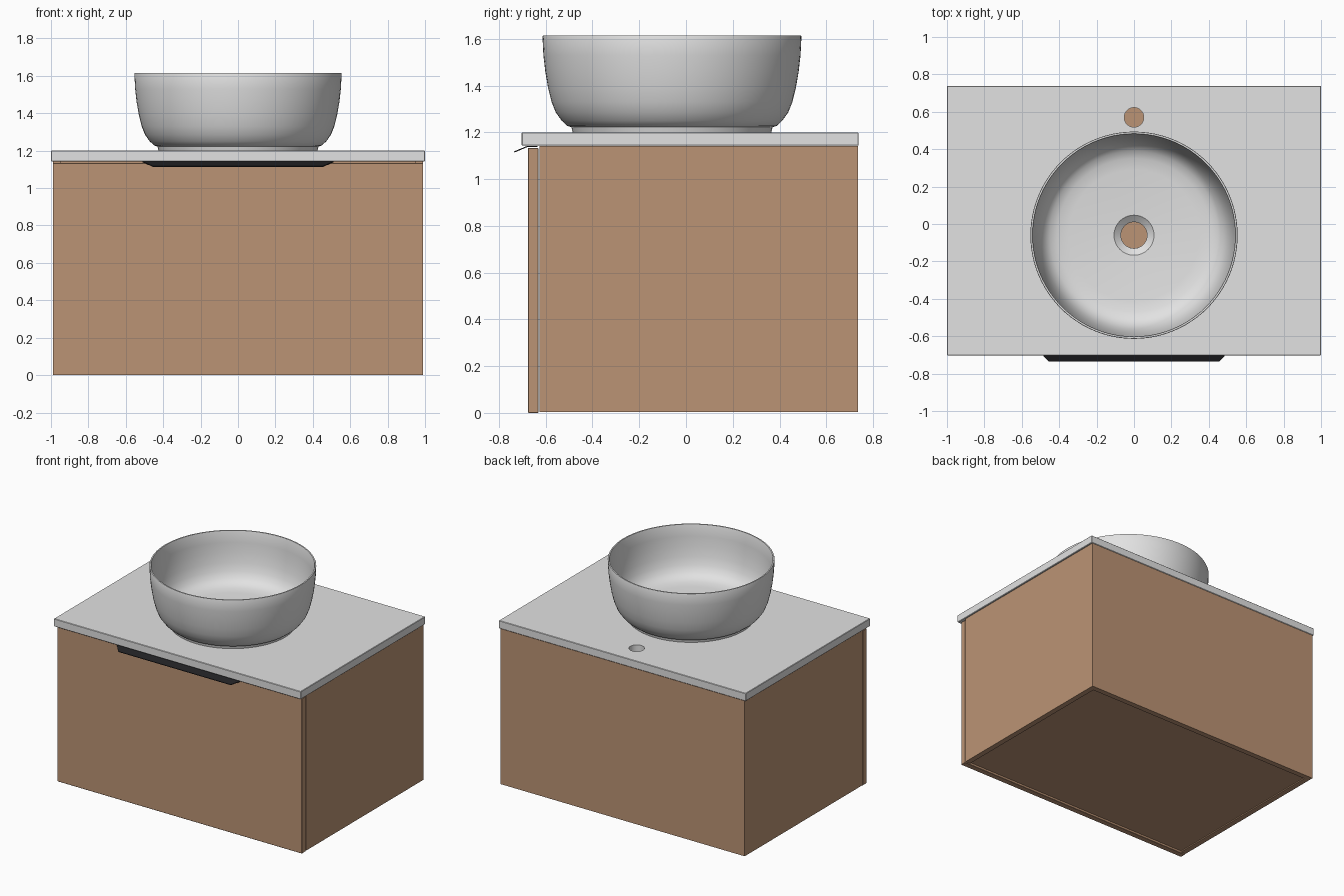
import bpy, bmesh, math
from mathutils import Matrix, Vector

cube = bpy.data.objects.get("Cube")
if cube:
    bpy.data.objects.remove(cube, do_unlink=True)


def material(name, rgb):
    m = bpy.data.materials.new(name)
    m.use_nodes = True
    m.diffuse_color = (*rgb, 1)
    m.node_tree.nodes["Principled BSDF"].inputs["Base Color"].default_value = (*rgb, 1)
    return m


ceramic = material("pale grey ceramic", (0.76, 0.76, 0.76))
wood = material("warm wood", (0.50, 0.295, 0.177))
black = material("matte black", (0.015, 0.015, 0.017))


def finish(name, bm, mat):
    bmesh.ops.recalc_face_normals(bm, faces=bm.faces)
    mesh = bpy.data.meshes.new(name)
    bm.to_mesh(mesh)
    bm.free()
    mesh.materials.append(mat)
    ob = bpy.data.objects.new(name, mesh)
    bpy.context.collection.objects.link(ob)
    return ob


def activate(ob):
    bpy.ops.object.select_all(action='DESELECT')
    ob.select_set(True)
    bpy.context.view_layer.objects.active = ob


def box(name, low, high, mat, bevel=0):
    low, high = Vector(low), Vector(high)
    bm = bmesh.new()
    bmesh.ops.create_cube(bm, size=1, matrix=Matrix.Translation((low + high) / 2)
                          @ Matrix.Diagonal((*(high - low), 1)))
    if bevel:
        bmesh.ops.bevel(bm, geom=bm.edges[:], offset=bevel, segments=1, affect='EDGES')
    return finish(name, bm, mat)


# Cabinet carcass: open-topped box of panels with a recessed floor
W, BACK, FRONT, TOP, T = 0.99, 0.735, -0.627, 1.142, 0.04
for side, s in (("left", 1), ("right", -1)):
    xs = sorted((s * W, s * (W - T)))
    box(side + "_side_panel", (xs[0], FRONT, 0.004), (xs[1], BACK, TOP), wood)
box("back_panel", (T - W, BACK - T, 0.004), (W - T, BACK, TOP), wood)
box("floor_panel", (T - W, FRONT, 0.012), (W - T, BACK - T, 0.012 + T), wood)
box("drawer_front", (-W, -0.675, 0), (W, -0.632, 1.134), wood, 0.002)

# Countertop with tap hole and drain hole
BASIN_Y, TAP_Y, COUNTER_TOP = -0.06, 0.57, 1.2
counter = box("countertop", (-1, -0.703, 1.143), (1, 0.738, COUNTER_TOP), ceramic, 0.003)
for y, radius in ((TAP_Y, 0.052), (BASIN_Y, 0.07)):
    bm = bmesh.new()
    bmesh.ops.create_cone(bm, cap_ends=True, segments=48, radius1=radius, radius2=radius,
                          depth=0.3, matrix=Matrix.Translation((0, y, 1.17)))
    cutter = finish("hole_cutter", bm, ceramic)
    cutter.hide_render = True
    activate(counter)
    mod = counter.modifiers.new("hole", 'BOOLEAN')
    mod.operation, mod.solver, mod.object = 'DIFFERENCE', 'EXACT', cutter
    bpy.ops.object.modifier_apply(modifier=mod.name)
    bpy.data.objects.remove(cutter, do_unlink=True)
activate(counter)
bpy.ops.object.shade_smooth_by_angle(angle=math.radians(30))

# Round vessel basin: closed (radius, height) profile turned about its axis
profile = [(0.07, 0), (0.425, 0), (0.43, 0.022), (0.448, 0.028), (0.472, 0.05),
           (0.497, 0.085), (0.515, 0.13), (0.53, 0.19), (0.542, 0.26), (0.55, 0.33),
           (0.554, 0.41), (0.552, 0.415), (0.543, 0.415), (0.541, 0.41), (0.537, 0.33),
           (0.529, 0.26), (0.517, 0.19), (0.5, 0.135), (0.478, 0.095), (0.45, 0.07),
           (0.41, 0.055), (0.35, 0.048), (0.107, 0.04), (0.1, 0.034), (0.07, 0.012)]
bm = bmesh.new()
verts = [bm.verts.new((r, BASIN_Y, COUNTER_TOP + z)) for r, z in profile]
edges = [bm.edges.new((v, verts[i - 1])) for i, v in enumerate(verts)]
bmesh.ops.spin(bm, geom=verts + edges, cent=(0, BASIN_Y, 0), axis=(0, 0, 1),
               angle=math.tau, steps=96, use_merge=True)
bmesh.ops.remove_doubles(bm, verts=bm.verts, dist=0.0001)
basin = finish("basin", bm, ceramic)
activate(basin)
bpy.ops.object.shade_smooth_by_angle(angle=math.radians(35))

# Folded edge pull: flat tab on the drawer front and a tapered sloping lip
bm = bmesh.new()
rows = [[bm.verts.new((s * hw, y, z)) for s in (-1, 1)]
        for hw, y, z in ((0.51, -0.635, 1.14), (0.51, -0.678, 1.14), (0.455, -0.735, 1.116))]
for a, b in zip(rows, rows[1:]):
    bm.faces.new((a[0], a[1], b[1], b[0]))
pull = finish("edge_pull", bm, black)
solid = pull.modifiers.new("thickness", 'SOLIDIFY')
solid.thickness, solid.offset = 0.005, 0
